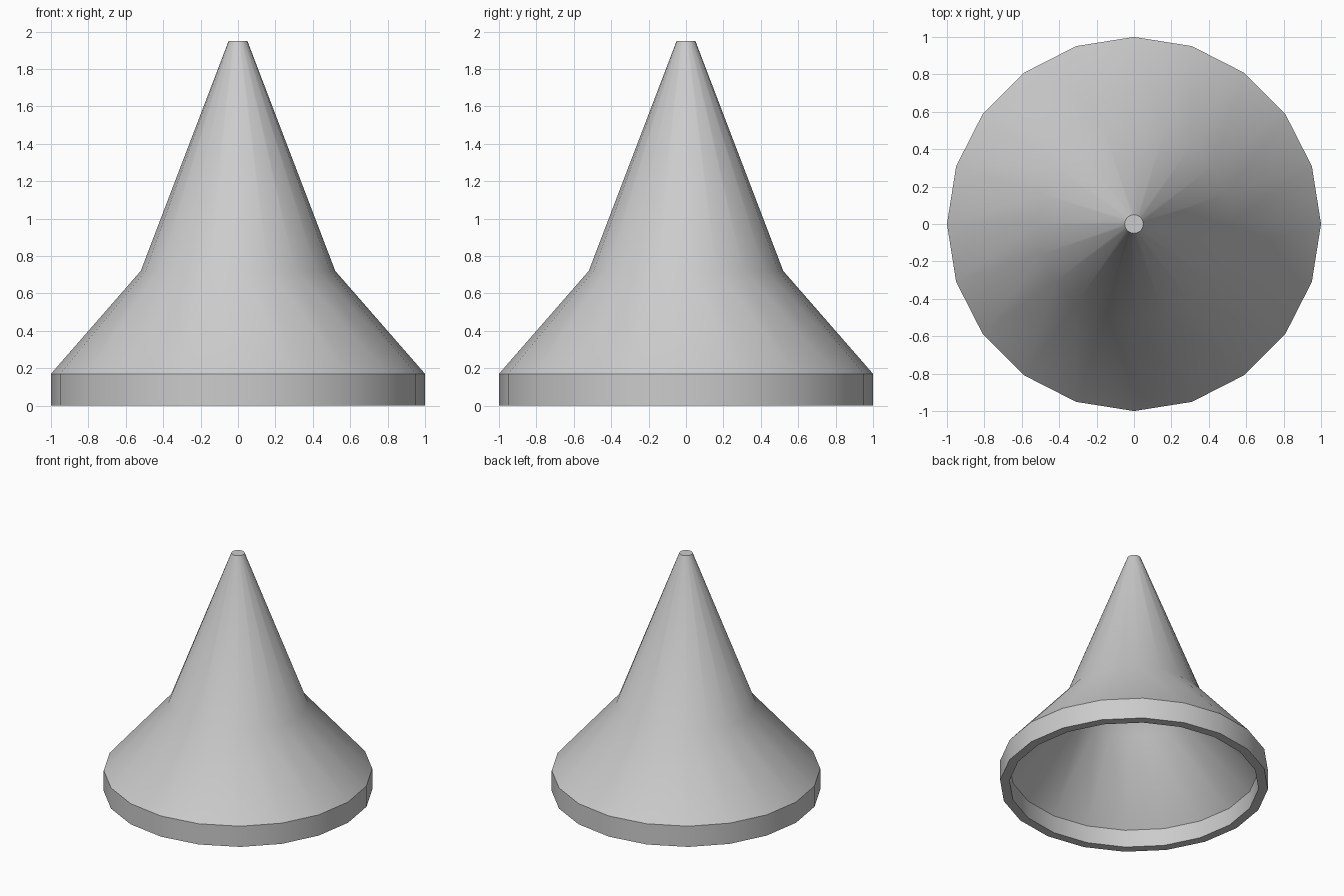
import bpy, bmesh, math

if "Cube" in bpy.data.objects:
    bpy.data.objects.remove(bpy.data.objects["Cube"])

SIDES = 20


def lathe(name, profile):
    """Spin a closed (radius, height) profile around z; radius 0 becomes a pole."""
    bm = bmesh.new()
    verts = [bm.verts.new((r, 0, z)) for r, z in profile]
    edges = [bm.edges.new(pair) for pair in zip(verts, verts[1:])]
    bmesh.ops.spin(bm, geom=verts + edges, cent=(0, 0, 0), axis=(0, 0, 1),
                   angle=math.tau, steps=SIDES, use_merge=True)
    bmesh.ops.remove_doubles(bm, verts=bm.verts, dist=1e-4)
    bmesh.ops.recalc_face_normals(bm, faces=bm.faces)
    mesh = bpy.data.meshes.new(name)
    bm.to_mesh(mesh)
    bm.free()
    obj = bpy.data.objects.new(name, mesh)
    bpy.context.collection.objects.link(obj)
    return obj


# Outer surface from the tip down, round the rim, then the inner surface up
outer = [(0, 1.95), (0.05, 1.95), (0.52, 0.72), (1.0, 0.17), (1.0, 0)]
inner = [(0.93, 0), (0.93, 0.144), (0.459, 0.683), (0, 1.885)]
shell = lathe("hollow_flared_cone", outer + inner)

# Smooth the cone sides, keep the rim edges crisp
bpy.context.view_layer.objects.active = shell
shell.select_set(True)
bpy.ops.object.shade_smooth_by_angle(angle=math.radians(35))
